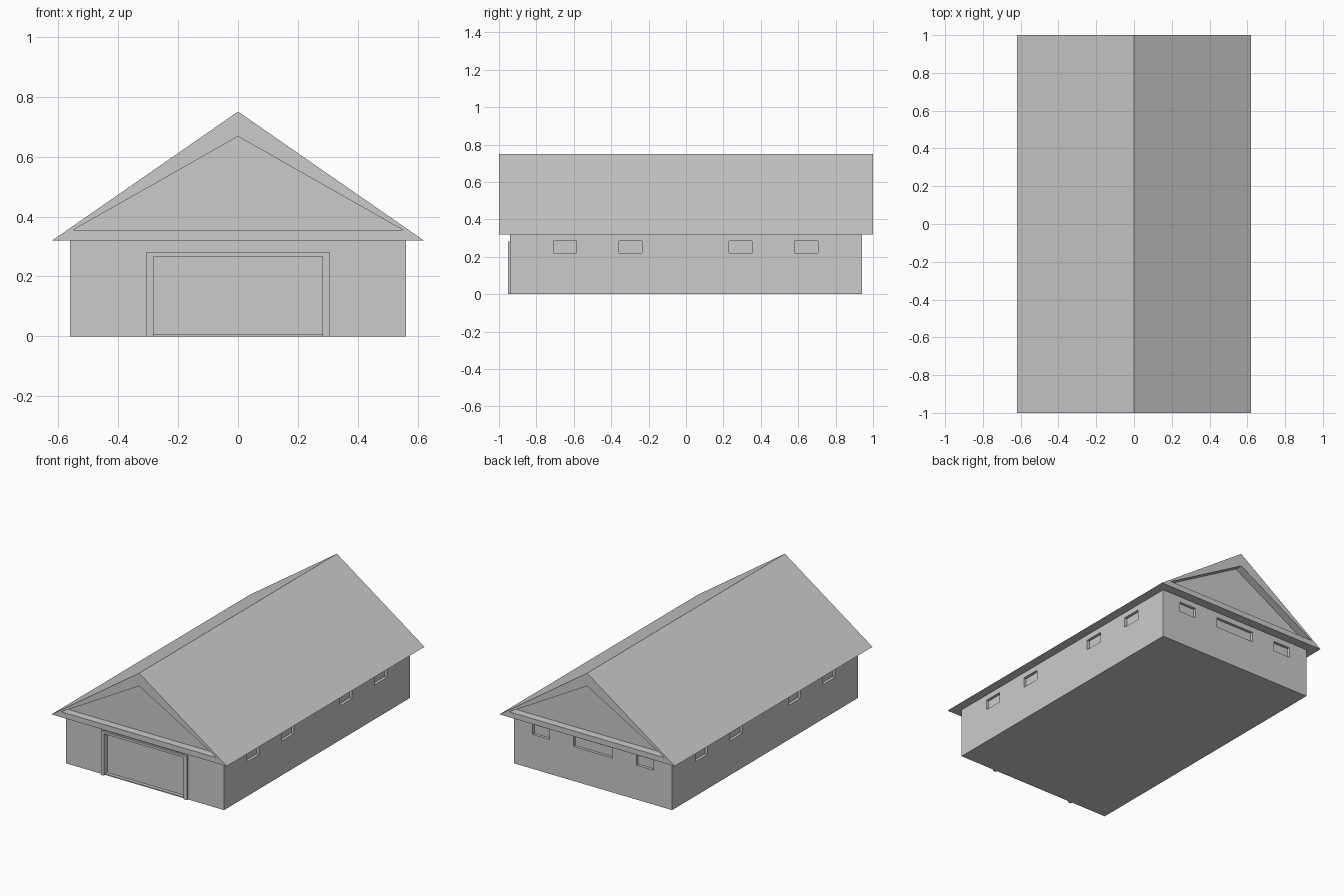
import bpy, bmesh

if "Cube" in bpy.data.objects:
    bpy.data.objects.remove(bpy.data.objects["Cube"])

WX, WY, EAVE = 0.56, 0.94, 0.32      # wall half sizes, eave height
WIN_Z = (0.22, 0.285)                # window sill and head


def finish(name, bm):
    bmesh.ops.recalc_face_normals(bm, faces=bm.faces)
    me = bpy.data.meshes.new(name)
    bm.to_mesh(me)
    bm.free()
    ob = bpy.data.objects.new(name, me)
    bpy.context.collection.objects.link(ob)
    return ob


def add_prism(bm, profile, y0, y1):
    """Extrude an (x, z) outline from y0 to y1."""
    face = bm.faces.new([bm.verts.new((x, y0, z)) for x, z in profile])
    ext = bmesh.ops.extrude_face_region(bm, geom=[face])["geom"]
    verts = [g for g in ext if isinstance(g, bmesh.types.BMVert)]
    bmesh.ops.translate(bm, vec=(0, y1 - y0, 0), verts=verts)


def add_box(bm, x, y, z):
    add_prism(bm, [(x[0], z[0]), (x[1], z[0]), (x[1], z[1]), (x[0], z[1])], *y)


def cut(target, cutter):
    cutter.hide_render = True
    mod = target.modifiers.new("recesses", 'BOOLEAN')
    mod.operation = 'DIFFERENCE'
    mod.solver = 'EXACT'
    mod.object = cutter
    bpy.context.view_layer.objects.active = target
    bpy.ops.object.modifier_apply(modifier=mod.name)
    bpy.data.objects.remove(cutter)


# Walls
bm = bmesh.new()
add_box(bm, (-WX, WX), (-WY, WY), (0, EAVE))
walls = finish("walls", bm)

# Recessed windows on both sides and the back, and the recessed garage door
bm = bmesh.new()
depth = 0.018
for side in (-1, 1):
    xs = sorted((side * (WX - depth), side * (WX + 0.1)))
    for yc in (-0.647, -0.297, 0.292, 0.643):
        add_box(bm, xs, (yc - 0.062, yc + 0.062), WIN_Z)
for xc, half in ((-0.367, 0.06), (0, 0.138), (0.367, 0.06)):
    add_box(bm, (xc - half, xc + half), (WY - depth, WY + 0.1), WIN_Z)
add_box(bm, (-0.282, 0.282), (-WY - 0.1, -WY + 0.022), (0.007, 0.267))
cut(walls, finish("opening_cutter", bm))

# Door frame: an upside-down U standing proud of the front wall
bm = bmesh.new()
add_prism(bm, [(-0.305, 0), (-0.282, 0), (-0.282, 0.267), (0.282, 0.267),
               (0.282, 0), (0.305, 0), (0.305, 0.282), (-0.305, 0.282)],
          -WY - 0.012, -WY)
finish("door_frame", bm)

# Gable roof with a sunken triangle at each end
bm = bmesh.new()
add_prism(bm, [(-0.62, EAVE), (0.62, EAVE), (0, 0.75)], -1, 1)
roof = finish("roof", bm)
bm = bmesh.new()
for end in (-1, 1):
    add_prism(bm, [(-0.55, 0.355), (0.55, 0.355), (0, 0.667)], end * 0.95, end * 1.1)
cut(roof, finish("gable_cutter", bm))
